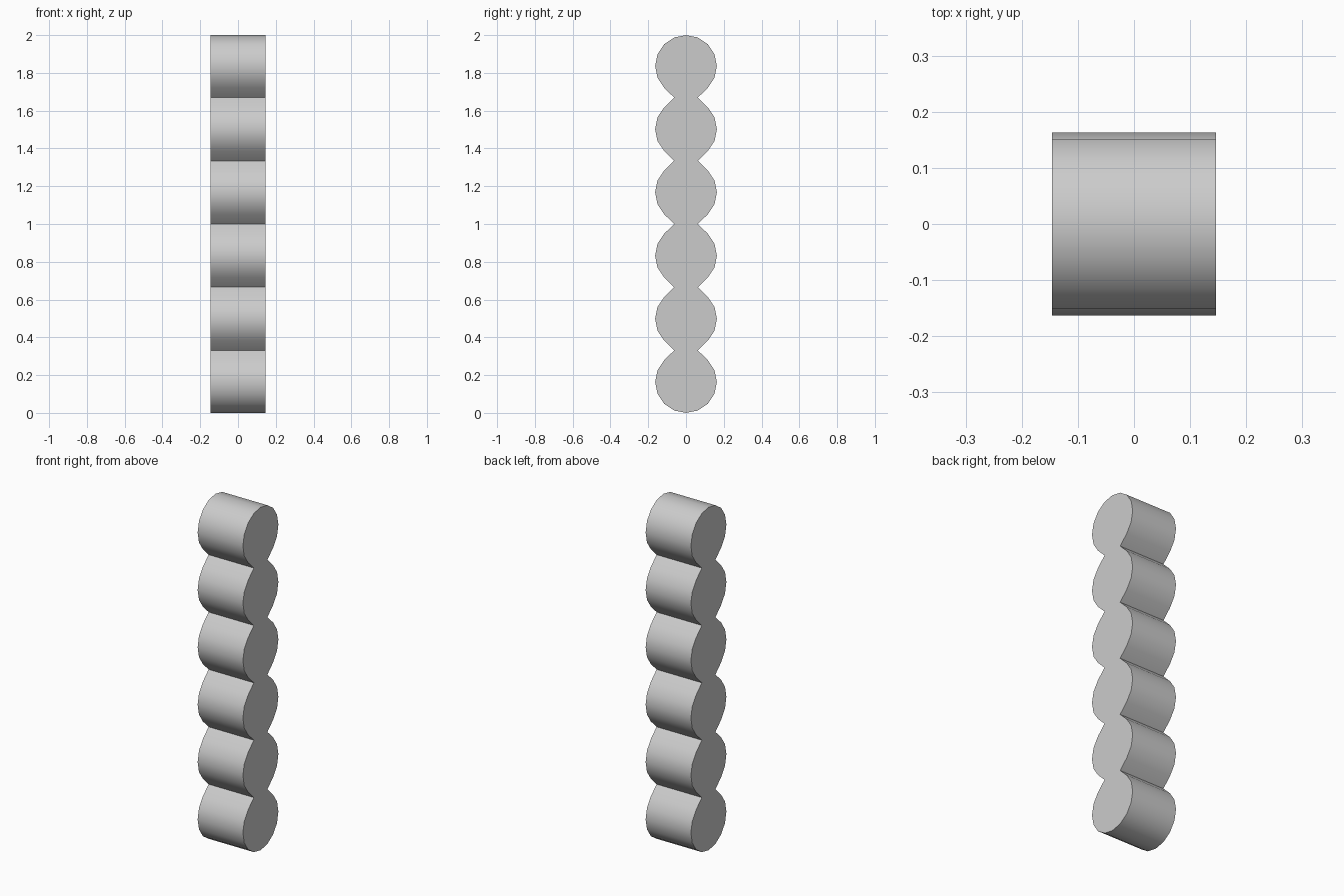
import bpy, bmesh, math

if "Cube" in bpy.data.objects:
    bpy.data.objects.remove(bpy.data.objects["Cube"])

R, HALF_W, LOBES, SIDES = 0.1635, 0.146, 6, 16
PITCH = (2.0 - 2 * R) / (LOBES - 1)


def half_profile():
    """Right-hand outline from bottom to top; neighbouring lobes share a notch point."""
    pts = [(0.0, 0.0)]
    step = 2 * math.pi / SIDES
    for i in range(LOBES):
        zc = R + i * PITCH
        for k in range(-3, 4):
            y, z = R * math.cos(k * step), zc + R * math.sin(k * step)
            if k == -3 and i > 0:
                continue                      # merged with the lobe below
            if k == 3 and i < LOBES - 1:
                z = zc + PITCH / 2            # notch halfway between lobes
            pts.append((y, z))
    pts.append((0.0, 2.0))
    return pts


# Scalloped bar: mirrored outline extruded along x
right = half_profile()
outline = right + [(-y, z) for y, z in reversed(right[1:-1])]
bm = bmesh.new()
face = bm.faces.new([bm.verts.new((-HALF_W, y, z)) for y, z in outline])
ext = bmesh.ops.extrude_face_region(bm, geom=[face], use_keep_orig=True)
moved = [g for g in ext["geom"] if isinstance(g, bmesh.types.BMVert)]
bmesh.ops.translate(bm, verts=moved, vec=(2 * HALF_W, 0, 0))
bmesh.ops.recalc_face_normals(bm, faces=bm.faces)
mesh = bpy.data.meshes.new("scalloped_bar")
bm.to_mesh(mesh)
bm.free()
bar = bpy.data.objects.new("scalloped_bar", mesh)
bpy.context.collection.objects.link(bar)

# Smooth lobes, crisp notches and ends
bpy.context.view_layer.objects.active = bar
bar.select_set(True)
bpy.ops.object.shade_smooth_by_angle(angle=math.radians(35))
